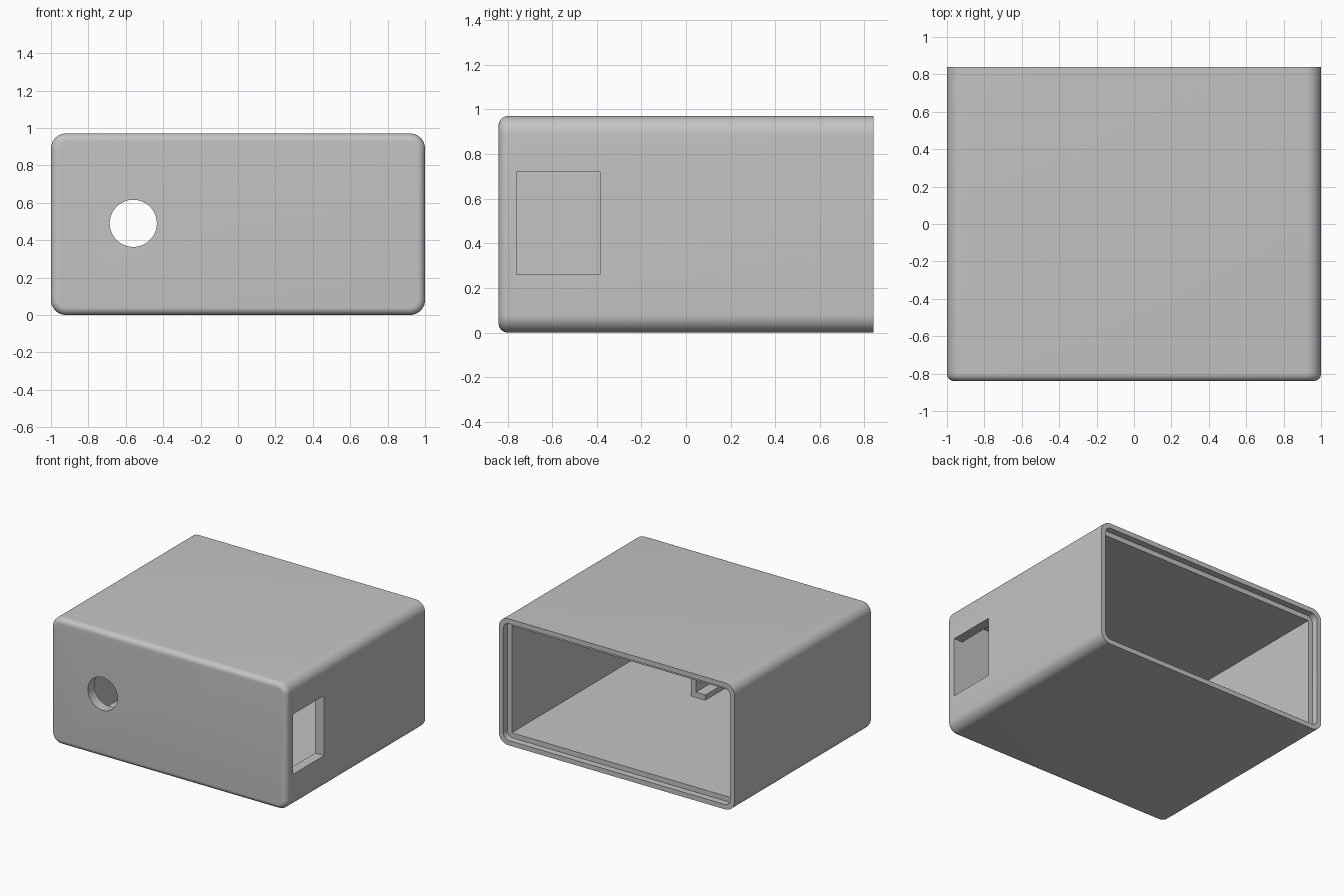
import bpy
import bmesh
import math
from mathutils import Matrix, Vector

if "Cube" in bpy.data.objects:
    bpy.data.objects.remove(bpy.data.objects["Cube"])

# Overall sizes
W, D, H = 1.0, 0.84, 0.97      # half width, half depth, height
WALL, RIM, STEP = 0.075, 0.037, 0.05
INNER_FRONT = -D + 0.08

grey = bpy.data.materials.new("plain_grey")
grey.use_nodes = True
colour = (0.55, 0.55, 0.55, 1)
grey.diffuse_color = colour
grey.node_tree.nodes["Principled BSDF"].inputs["Base Color"].default_value = colour


def finish(name, bm):
    mesh = bpy.data.meshes.new(name)
    bm.normal_update()
    bm.to_mesh(mesh)
    bm.free()
    mesh.materials.append(grey)
    obj = bpy.data.objects.new(name, mesh)
    bpy.context.collection.objects.link(obj)
    return obj


def box(name, lo, hi, long_radius=0, front_radius=0):
    """Box from corner to corner, rounded along y and around its front."""
    lo, hi = Vector(lo), Vector(hi)
    bm = bmesh.new()
    bmesh.ops.create_cube(bm, size=1)
    bmesh.ops.scale(bm, vec=hi - lo, verts=bm.verts)
    bmesh.ops.translate(bm, vec=(lo + hi) / 2, verts=bm.verts)
    if long_radius:
        edges = [e for e in bm.edges
                 if abs(e.verts[0].co.y - e.verts[1].co.y) > 0.01]
        bmesh.ops.bevel(bm, geom=edges, offset=long_radius, segments=10,
                        profile=0.5, affect='EDGES')
    if front_radius:
        edges = [e for e in bm.edges
                 if all(v.co.y < lo.y + 0.001 for v in e.verts)]
        bmesh.ops.bevel(bm, geom=edges, offset=front_radius, segments=8,
                        profile=0.5, affect='EDGES')
    return finish(name, bm)


def cylinder_y(name, centre, radius, depth):
    bm = bmesh.new()
    bmesh.ops.create_cone(bm, cap_ends=True, segments=64, radius1=radius,
                          radius2=radius, depth=depth)
    turn = Matrix.Translation(centre) @ Matrix.Rotation(math.pi / 2, 4, 'X')
    bmesh.ops.transform(bm, matrix=turn, verts=bm.verts)
    return finish(name, bm)


def cut(target, cutter):
    cutter.hide_render = True
    mod = target.modifiers.new("cut", 'BOOLEAN')
    mod.operation = 'DIFFERENCE'
    mod.solver = 'EXACT'
    mod.object = cutter
    bpy.context.view_layer.objects.active = target
    bpy.ops.object.modifier_apply(modifier=mod.name)
    bpy.data.objects.remove(cutter)


# Rounded shell, open at the back
shell = box("case_shell", (-W, -D, 0), (W, D, H), 0.08, 0.04)
cut(shell, box("cavity", (-W + WALL, INNER_FRONT, WALL),
               (W - WALL, D + 0.1, H - WALL)))

# Stepped recess for the back cover
cut(shell, box("cover_recess", (-W + RIM, D - STEP, RIM),
               (W - RIM, D + 0.1, H - RIM), 0.05))

# Round front opening and square side opening
cut(shell, cylinder_y("front_hole", (-0.56, -D, 0.49), 0.126, 0.3))
cut(shell, box("side_window", (W - 0.15, INNER_FRONT, 0.26),
               (W + 0.1, -0.385, 0.72)))

# Small L-shaped holder on the floor, against the front wall
box("holder_base", (0.13, INNER_FRONT, WALL), (0.25, -0.42, WALL + 0.04))
box("holder_side", (0.21, INNER_FRONT, WALL + 0.04), (0.25, -0.42, 0.22))

# Smooth rounded edges, crisp corners
bpy.ops.object.select_all(action='DESELECT')
shell.select_set(True)
bpy.context.view_layer.objects.active = shell
bpy.ops.object.shade_smooth_by_angle(angle=math.radians(30))
